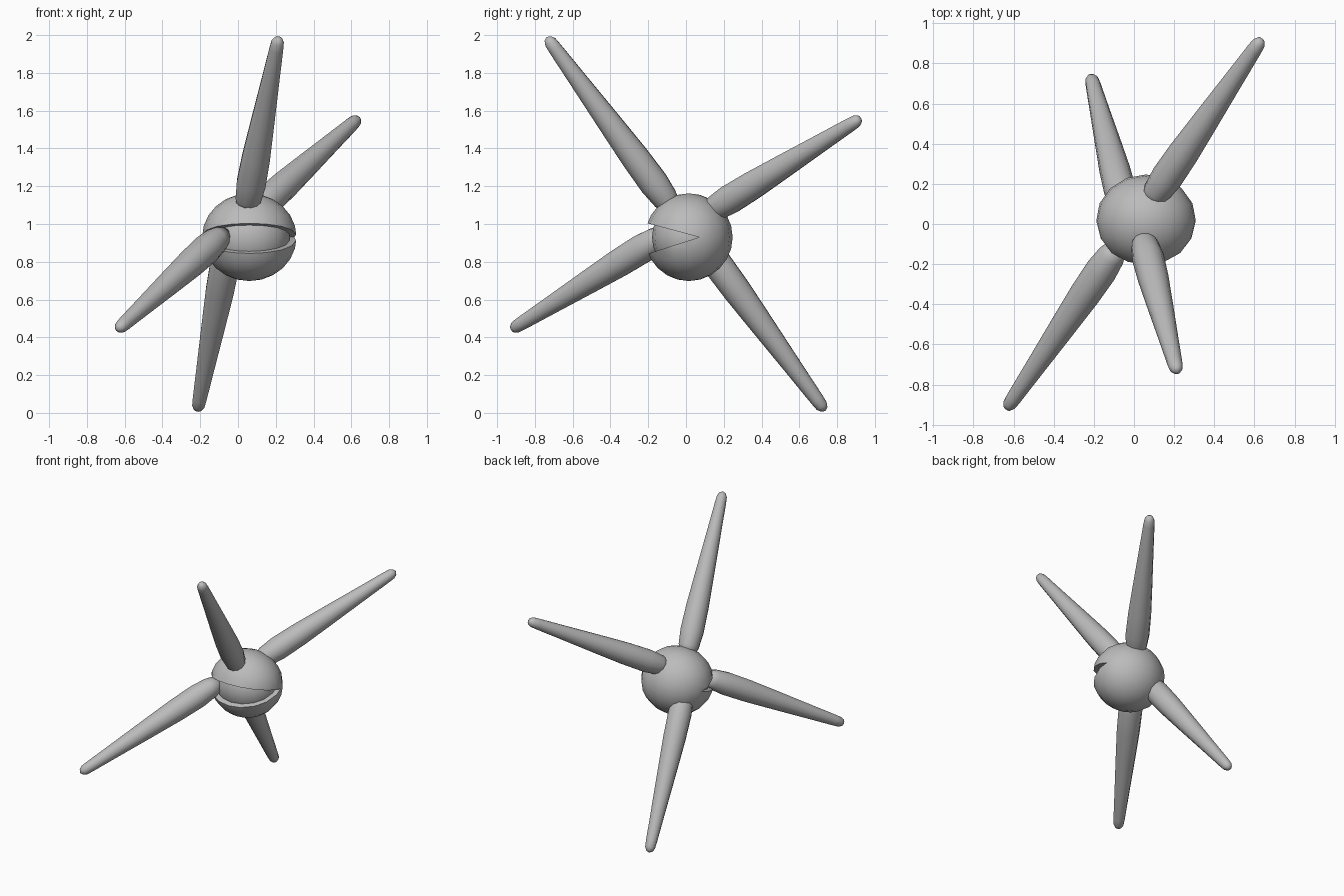
import bpy, bmesh, math
from mathutils import Vector

cube = bpy.data.objects.get("Cube")
if cube:
    bpy.data.objects.remove(cube, do_unlink=True)

grey = bpy.data.materials.new("plain grey")
grey.use_nodes = True
colour = (0.5, 0.5, 0.5, 1)
grey.diffuse_color = colour
grey.node_tree.nodes["Principled BSDF"].inputs["Base Color"].default_value = colour


def finish(name, bm):
    bmesh.ops.recalc_face_normals(bm, faces=bm.faces)
    mesh = bpy.data.meshes.new(name)
    bm.to_mesh(mesh)
    bm.free()
    mesh.materials.append(grey)
    ob = bpy.data.objects.new(name, mesh)
    bpy.context.collection.objects.link(ob)
    return ob


def smooth(ob, angle):
    bpy.ops.object.select_all(action='DESELECT')
    ob.select_set(True)
    bpy.context.view_layer.objects.active = ob
    bpy.ops.object.shade_smooth_by_angle(angle=math.radians(angle))


def ball(name, centre, size, segments, rings):
    bm = bmesh.new()
    bmesh.ops.create_uvsphere(bm, u_segments=segments, v_segments=rings, radius=1)
    bmesh.ops.scale(bm, vec=size, verts=bm.verts)
    bmesh.ops.translate(bm, vec=centre, verts=bm.verts)
    return finish(name, bm)


# Head with a wedge cut out for the open mouth
head = ball("head", (0.06, 0.015, 0.93), (0.25, 0.232, 0.232), 16, 12)
bm = bmesh.new()
wedge = [(0.07, 0.93), (-0.32, 1.035), (-0.32, 0.805)]
face = bm.faces.new([bm.verts.new((-0.4, y, z)) for y, z in wedge])
side = bmesh.ops.extrude_face_region(bm, geom=[face])["geom"]
bmesh.ops.translate(bm, vec=(1, 0, 0),
                    verts=[v for v in side if isinstance(v, bmesh.types.BMVert)])
cutter = finish("mouth_cutter", bm)
cutter.hide_render = True
cut = head.modifiers.new("mouth", 'BOOLEAN')
cut.operation = 'DIFFERENCE'
cut.object = cutter
bpy.context.view_layer.objects.active = head
bpy.ops.object.modifier_apply(modifier=cut.name)
bpy.data.objects.remove(cutter, do_unlink=True)
smooth(head, 40)

# Rounded inside of the mouth
smooth(ball("mouth_inside", (0.06, 0.015, 0.93), (0.215, 0.195, 0.195), 16, 12), 60)

# Tapered limbs: distance along the limb, radius
PROFILE = [(0, 0.05), (0.06, 0.07), (0.15, 0.08), (0.3, 0.077), (0.5, 0.065),
           (0.75, 0.049), (0.93, 0.038), (0.97, 0.034), (0.99, 0.022)]


def limb(name, base, tip, sides=12):
    base, tip = Vector(base), Vector(tip)
    axis = tip - base
    turn = axis.to_track_quat('Z', 'Y')
    bm = bmesh.new()
    rings = []
    for t, r in PROFILE:
        angles = [2 * math.pi * i / sides for i in range(sides)]
        rings.append([bm.verts.new(base + axis * t + turn @ Vector(
            (r * math.cos(a), r * math.sin(a), 0))) for a in angles])
    for low, high in zip(rings, rings[1:]):
        for i in range(sides):
            j = (i + 1) % sides
            bm.faces.new((low[i], low[j], high[j], high[i]))
    bm.faces.new(rings[0])
    end = bm.verts.new(tip)
    for i in range(sides):
        bm.faces.new((rings[-1][i], rings[-1][(i + 1) % sides], end))
    smooth(finish(name, bm), 80)


# Each limb has an opposite one, mirrored through the middle point
middle = Vector((0, 0, 1))
for name, opposite, base, tip in (
        ("upper_front_limb", "lower_back_limb", (0.045, -0.07, 1.08), (0.215, -0.738, 1.99)),
        ("upper_back_limb", "lower_front_limb", (0.08, 0.11, 1.055), (0.638, 0.925, 1.56))):
    limb(name, base, tip)
    limb(opposite, middle * 2 - Vector(base), middle * 2 - Vector(tip))
